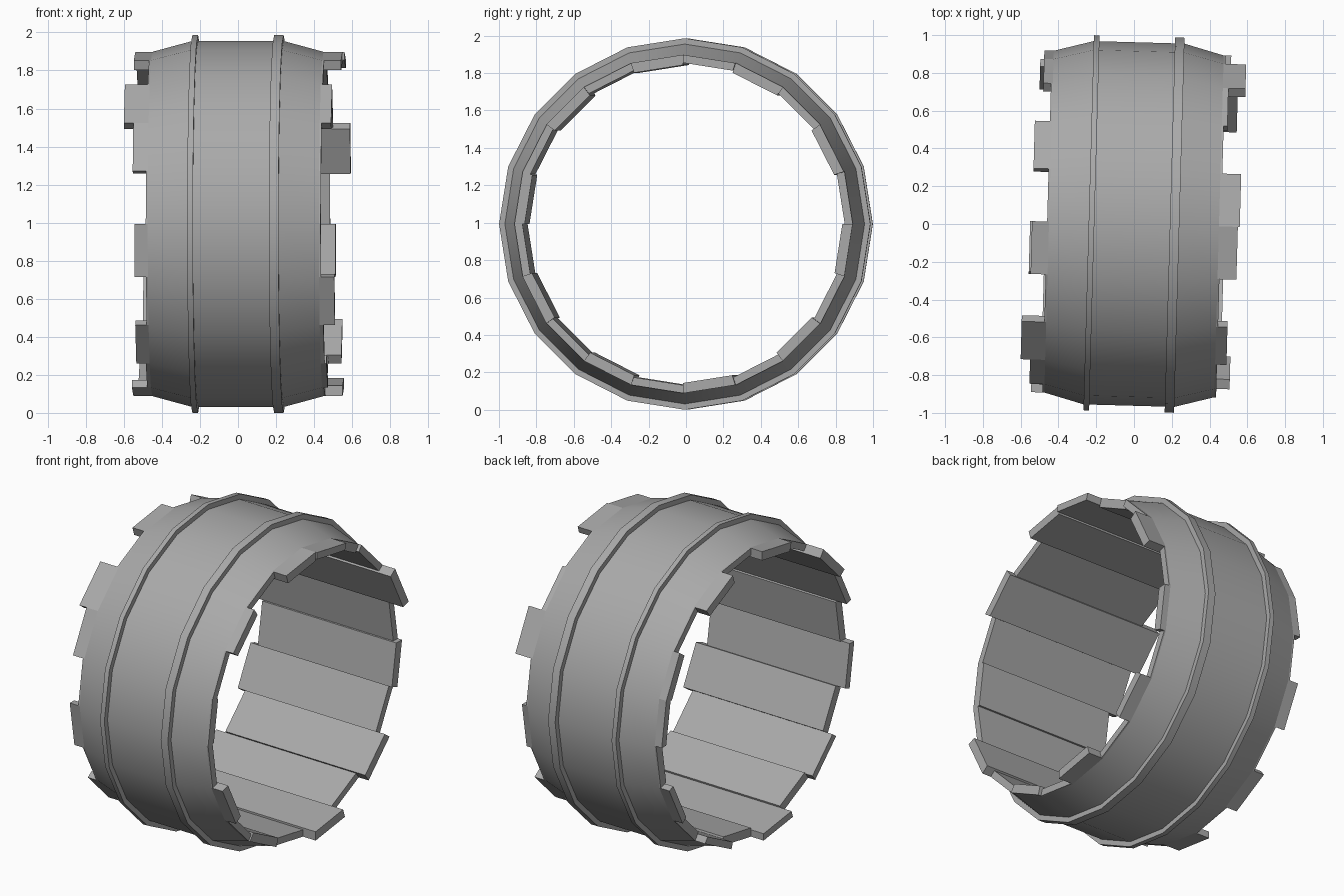
import bpy, bmesh, math
from mathutils import Matrix

cube = bpy.data.objects.get("Cube")
if cube:
    bpy.data.objects.remove(cube, do_unlink=True)

SIDES = 20
STEP = math.tau / SIDES
RIM = 0.993
DRUM = 0.962
END = 0.905

grey = bpy.data.materials.new("stone grey")
grey.use_nodes = True
colour = (0.4, 0.4, 0.4, 1)
grey.diffuse_color = colour
grey.node_tree.nodes["Principled BSDF"].inputs["Base Color"].default_value = colour

# The ring lies along x and is turned slightly about the vertical
PLACE = Matrix.Translation((0, 0, RIM)) @ Matrix.Rotation(math.radians(-1.6), 4, "Z")


def point(bm, x, radius, index):
    a = index * STEP
    return bm.verts.new((x, radius * math.cos(a), radius * math.sin(a)))


def finish(bm, name):
    bmesh.ops.recalc_face_normals(bm, faces=bm.faces)
    bm.transform(PLACE)
    mesh = bpy.data.meshes.new(name)
    bm.to_mesh(mesh)
    bm.free()
    mesh.materials.append(grey)
    obj = bpy.data.objects.new(name, mesh)
    bpy.context.collection.objects.link(obj)
    bpy.ops.object.select_all(action="DESELECT")
    obj.select_set(True)
    bpy.context.view_layer.objects.active = obj
    bpy.ops.object.shade_smooth_by_angle(angle=math.radians(30))


# Outer drum with tapered ends and two raised rims
profile = [(-0.45, END), (-0.24, DRUM), (-0.24, RIM), (-0.21, RIM), (-0.21, DRUM),
           (0.19, DRUM), (0.19, RIM), (0.24, RIM), (0.24, DRUM), (0.45, END),
           (0.45, 0.88), (-0.45, 0.88)]
bm = bmesh.new()
rings = [[point(bm, x, r, k) for x, r in profile] for k in range(SIDES)]
for k in range(SIDES):
    a, b = rings[k], rings[(k + 1) % SIDES]
    for i in range(len(profile)):
        j = (i + 1) % len(profile)
        bm.faces.new((a[i], a[j], b[j], b[i]))
finish(bm, "outer_drum")

# Inner planks of uneven length, every second one slightly thicker
right_ends = [46, 57, 48, 46, 56, 55, 46, 51, 46, 46,
              46, 53, 47, 48, 46, 55, 46, 53, 46, 49]
left_ends = [50, 50, 46, 54, 46, 54, 46, 58, 53, 46,
             52, 46, 52, 47, 55, 46, 53, 46, 52, 46]
bm = bmesh.new()
for k, (right, left) in enumerate(zip(right_ends, left_ends)):
    inner = 0.85 if k % 2 else 0.862
    ends = []
    for x in (-left / 100, right / 100):
        ends.append([point(bm, x, inner, k), point(bm, x, END, k),
                     point(bm, x, END, k + 1), point(bm, x, inner, k + 1)])
    a, b = ends
    bm.faces.new(a)
    bm.faces.new(b)
    for i in range(4):
        j = (i + 1) % 4
        bm.faces.new((a[i], a[j], b[j], b[i]))
finish(bm, "inner_planks")
